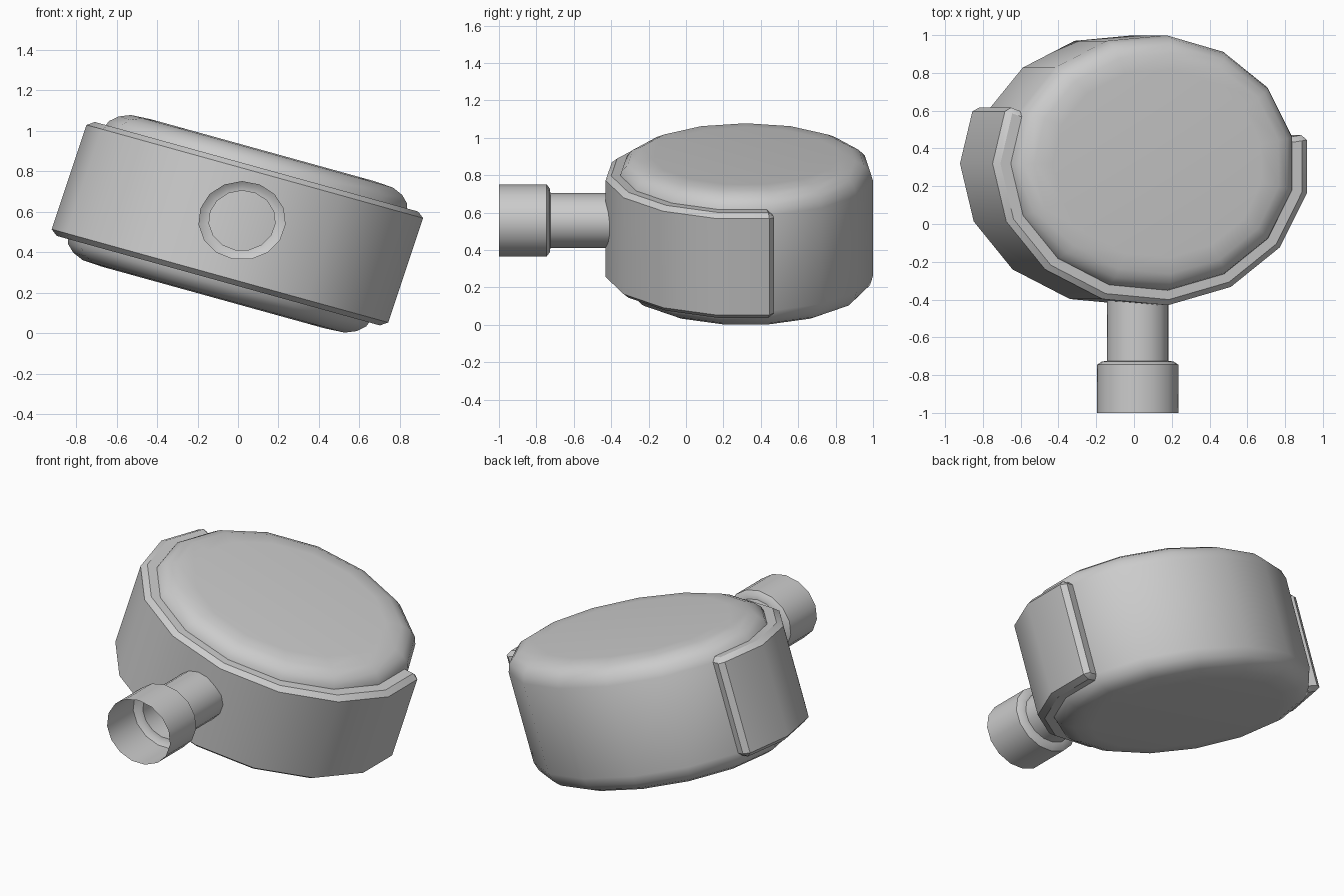
import bpy, bmesh, math
from mathutils import Vector

if "Cube" in bpy.data.objects:
    bpy.data.objects.remove(bpy.data.objects["Cube"])

# Leaning frame shared by all parts: E1 = across the drum, E3 = drum axis
E1 = Vector((0.964, 0, -0.267))
E3 = Vector((0.317, 0, 0.948))
C = Vector((0.006, 0.32, 0.538))
STRETCH = 1.157          # drum is wider in x than in y
N = 15
STEP = 2 * math.pi / N


def drum_point(angle, r, w):
    return C + E1 * (STRETCH * r * math.cos(angle)) + Vector((0, r * math.sin(angle), 0)) + E3 * w


def loft(name, rings, wrap_rings=False, wrap_points=True, caps=True):
    """Skin a list of equal-length point rings."""
    bm = bmesh.new()
    vs = [[bm.verts.new(p) for p in ring] for ring in rings]
    n = len(vs[0])
    for i in range(len(vs) if wrap_rings else len(vs) - 1):
        a, b = vs[i], vs[(i + 1) % len(vs)]
        for j in range(n if wrap_points else n - 1):
            k = (j + 1) % n
            bm.faces.new((a[j], a[k], b[k], b[j]))
    if caps:
        bm.faces.new(vs[0][::-1])
        bm.faces.new(vs[-1])
    bmesh.ops.recalc_face_normals(bm, faces=bm.faces)
    me = bpy.data.meshes.new(name)
    bm.to_mesh(me)
    bm.free()
    ob = bpy.data.objects.new(name, me)
    bpy.context.collection.objects.link(ob)
    bpy.ops.object.select_all(action='DESELECT')
    ob.select_set(True)
    bpy.context.view_layer.objects.active = ob
    bpy.ops.object.shade_smooth_by_angle(angle=math.radians(35))
    return ob


# Drum body with rounded top and bottom
half = [(0.683, 0.27), (0.668, 0.32), (0.635, 0.355), (0.587, 0.378), (0.50, 0.384)]
profile = [(r, -w) for r, w in reversed(half)] + half
loft("drum_body", [[drum_point(math.pi + k * STEP, r, w) for k in range(N)] for r, w in profile])

# Chamfered band wrapped round the front of the drum
section = [(0.63, -0.297), (0.724, -0.297), (0.754, -0.272),
           (0.754, 0.272), (0.724, 0.297), (0.63, 0.297)]
end_section = [(0.63, -0.272), (0.724, -0.272), (0.728, -0.268),
               (0.728, 0.268), (0.724, 0.272), (0.63, 0.272)]


def ring(angle, sec):
    return [drum_point(angle, r, w) for r, w in sec]


angles = [math.pi - STEP + k * STEP for k in range(10)]
full = [ring(a, section) for a in angles]


def inset(end, neighbour):
    return [p.lerp(q, 0.1) for p, q in zip(end, neighbour)]


rings = ([ring(angles[0], end_section), inset(full[0], full[1])] + full[1:-1]
         + [inset(full[-1], full[-2]), ring(angles[-1], end_section)])
loft("front_band", rings)

# Open stepped pipe coming out of the front
PC = Vector((0.02, 0, 0.556))
pipe = []
for y, r in [(-0.40, 0.148), (-0.725, 0.148), (-0.728, 0.172), (-0.745, 0.195), (-1.0, 0.195)]:
    pipe.append([PC + Vector((1.11 * r * math.sin(k * STEP), y, r * math.cos(k * STEP)))
                 for k in range(N)])
loft("front_pipe", pipe, caps=False)
